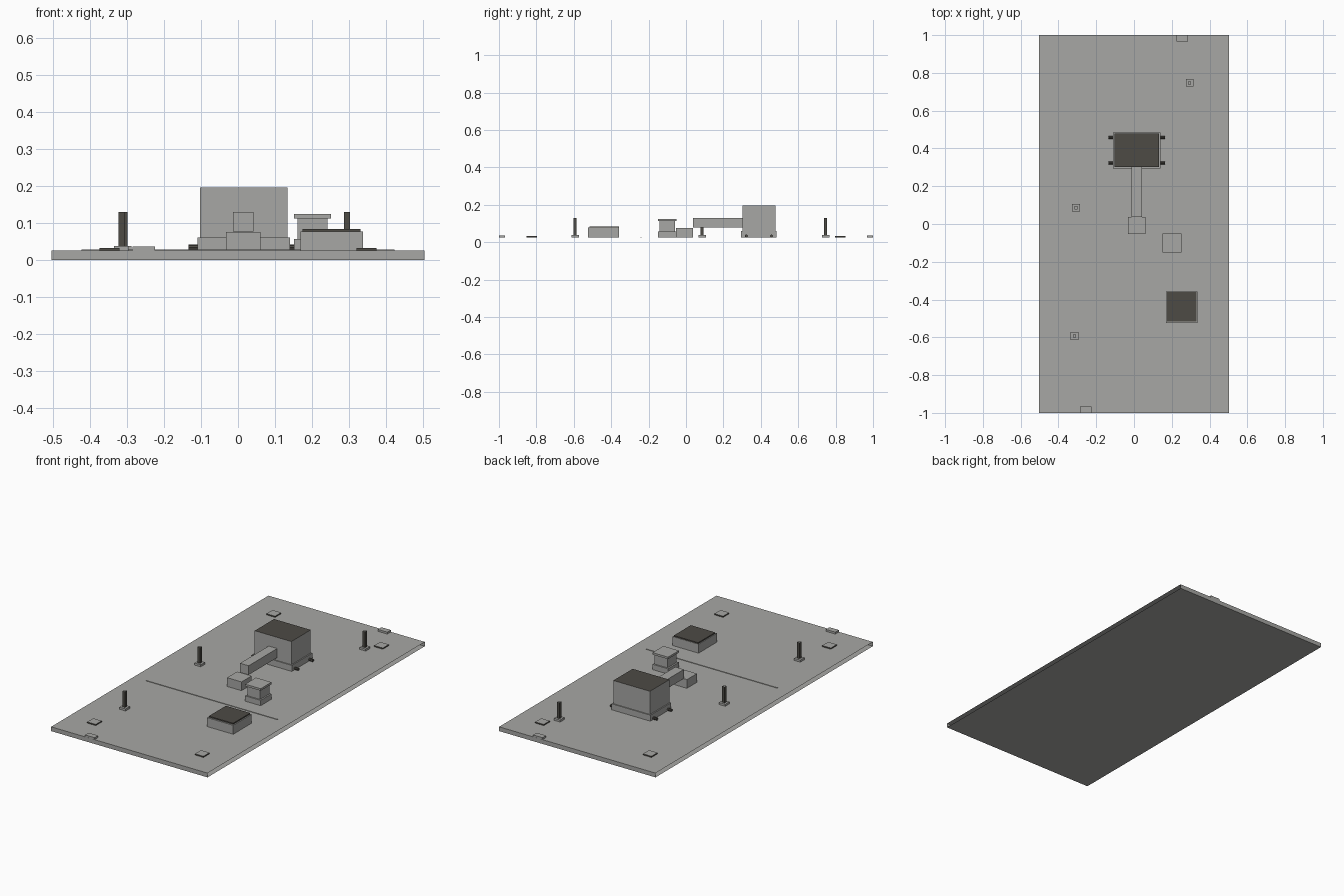
import bpy, bmesh
from math import radians
from mathutils import Matrix, Vector

cube = bpy.data.objects.get("Cube")
if cube:
    bpy.data.objects.remove(cube, do_unlink=True)


def material(name, colour):
    mat = bpy.data.materials.new(name)
    mat.use_nodes = True
    mat.diffuse_color = colour
    mat.node_tree.nodes["Principled BSDF"].inputs["Base Color"].default_value = colour
    return mat


GREY = material("concrete grey", (0.39, 0.39, 0.375, 1))
DARK = material("dark brown grey", (0.075, 0.07, 0.06, 1))
GROUND = 0.025


def finish(name, bm, side, top):
    """Make an object; upward faces take the top material, the rest the side one."""
    bmesh.ops.recalc_face_normals(bm, faces=bm.faces)
    for face in bm.faces:
        face.material_index = int(face.normal.z > 0.9)
    mesh = bpy.data.meshes.new(name)
    bm.to_mesh(mesh)
    bm.free()
    mesh.materials.append(side)
    mesh.materials.append(top or side)
    obj = bpy.data.objects.new(name, mesh)
    bpy.context.collection.objects.link(obj)
    return obj


def box(name, xs, ys, zs, side=GREY, top=None, open_ends=False):
    bm = bmesh.new()
    bmesh.ops.create_cube(bm, size=1)
    size = Vector([b - a for a, b in (xs, ys, zs)])
    centre = Vector([(a + b) / 2 for a, b in (xs, ys, zs)])
    for v in bm.verts:
        v.co = v.co * size + centre
    bmesh.ops.recalc_face_normals(bm, faces=bm.faces)
    if open_ends:
        ends = [f for f in bm.faces if abs(f.normal.x) > 0.9]
        bmesh.ops.delete(bm, geom=ends, context="FACES_ONLY")
    return finish(name, bm, side, top)


def block(name, x, y, width, depth, low, high, **kw):
    return box(name, (x - width / 2, x + width / 2),
               (y - depth / 2, y + depth / 2), (low, high), **kw)


# Ground slab, open along its two long edges
box("ground_slab", (-0.504, 0.504), (-1, 1), (0, GROUND), open_ends=True)
block("dividing_strip", 0, -0.24, 0.845, 0.006, GROUND, 0.028)

# Main building with plinth and dark roof
MX, MY = 0.015, 0.39
block("main_plinth", MX, MY, 0.25, 0.19, GROUND, 0.06)
block("main_building", MX, MY, 0.236, 0.178, 0.06, 0.195, top=DARK)

# Dark studs on both sides of the plinth
for sx, side in ((-1, "right"), (1, "left")):
    for sy, end in ((-1, "front"), (1, "back")):
        bm = bmesh.new()
        place = (Matrix.Translation((MX + sx * 0.136, MY + sy * 0.067, 0.033))
                 @ Matrix.Rotation(radians(90), 4, "Y"))
        bmesh.ops.create_cone(bm, cap_ends=True, segments=8, radius1=0.008,
                              radius2=0.008, depth=0.026, matrix=place)
        finish(f"stud_{end}_{side}", bm, DARK, None)

# Raised corridor and its end block
box("corridor", (-0.013, 0.042), (0.038, 0.303), (0.077, 0.13))
block("corridor_block", 0.014, -0.008, 0.093, 0.092, GROUND, 0.076)

# Stepped pedestal
PX, PY = 0.201, -0.1
block("pedestal_base", PX, PY, 0.1, 0.1, GROUND, 0.056)
block("pedestal_column", PX, PY, 0.082, 0.084, 0.056, 0.112)
block("pedestal_cap", PX, PY, 0.1, 0.1, 0.112, 0.124)

# Low building with a dark lid
block("low_building", 0.253, -0.441, 0.168, 0.168, GROUND, 0.077)
block("low_building_lid", 0.252, -0.438, 0.157, 0.157, 0.077, 0.084, side=DARK)

# Posts on small footings
for i, (x, y) in enumerate([(-0.307, 0.086), (-0.315, -0.593), (0.294, 0.747)], 1):
    block(f"post_footing_{i}", x, y, 0.04, 0.04, GROUND, 0.037)
    block(f"post_{i}", x, y, 0.016, 0.016, 0.037, 0.13, side=DARK, top=GREY)

# Corner pads with dark rims
for sx, side in ((-1, "right"), (1, "left")):
    for sy, end in ((-1, "front"), (1, "back")):
        block(f"corner_pad_{end}_{side}", sx * 0.347, sy * 0.825, 0.055, 0.055,
              GROUND, 0.032, side=DARK, top=GREY)

# Edge markers at both short ends
for s, end in ((-1, "front"), (1, "back")):
    block(f"edge_marker_{end}", s * 0.255, s * 0.983, 0.061, 0.033, GROUND, 0.036)
